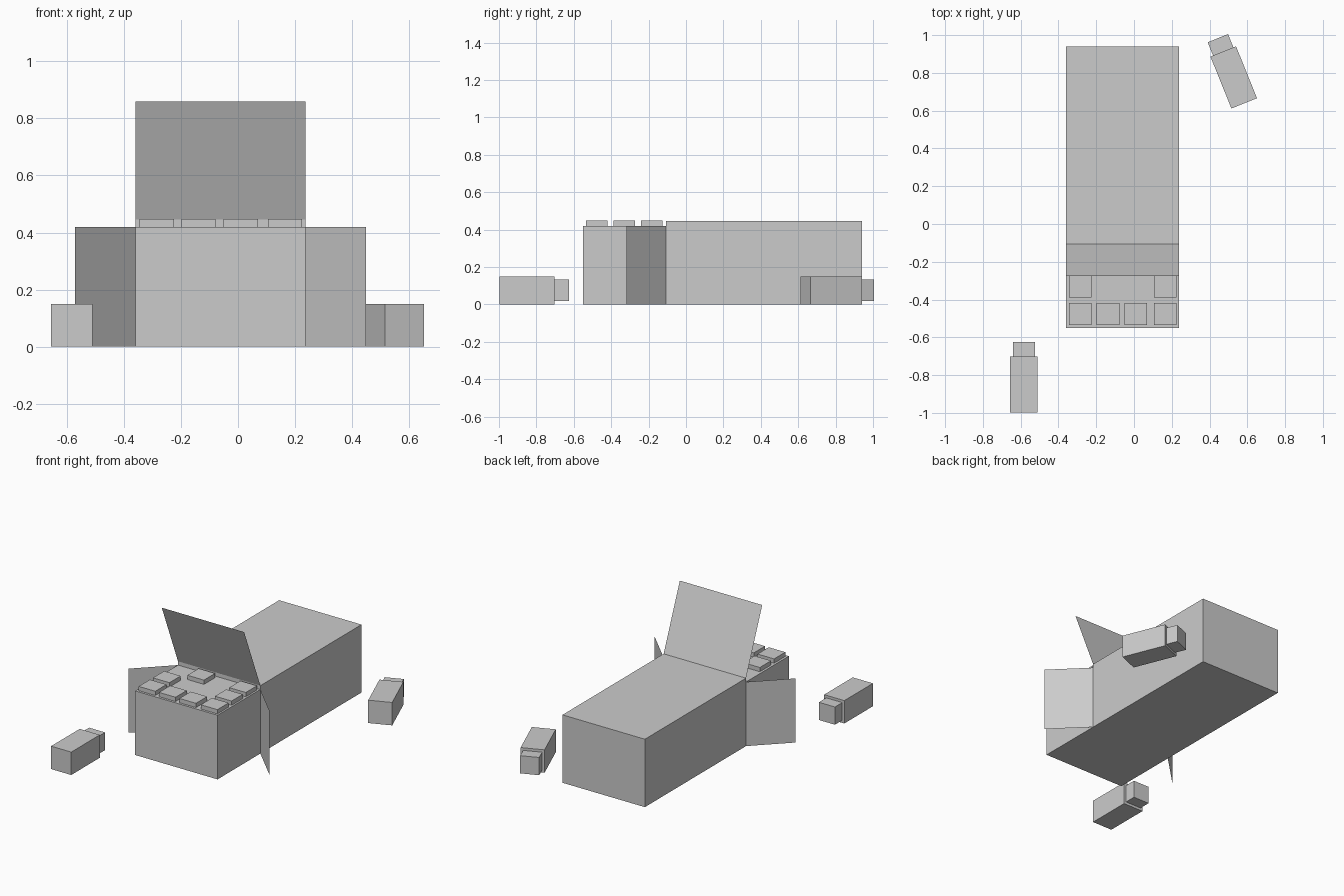
import bpy, math
from mathutils import Matrix

if "Cube" in bpy.data.objects:
    bpy.data.objects.remove(bpy.data.objects["Cube"])

grey = bpy.data.materials.new("plain_grey")
grey.use_nodes = True
colour = (0.6, 0.6, 0.6, 1)
grey.diffuse_color = colour
grey.node_tree.nodes["Principled BSDF"].inputs["Base Color"].default_value = colour


def mesh_object(name, verts, faces):
    mesh = bpy.data.meshes.new(name)
    mesh.from_pydata(verts, [], faces)
    mesh.materials.append(grey)
    obj = bpy.data.objects.new(name, mesh)
    bpy.context.collection.objects.link(obj)
    return obj


def box(name, xs, ys, zs):
    verts = [(x, y, z) for z in zs for y in ys for x in xs]
    faces = [(0, 2, 3, 1), (4, 5, 7, 6), (0, 1, 5, 4),
             (2, 6, 7, 3), (0, 4, 6, 2), (1, 3, 7, 5)]
    return mesh_object(name, verts, faces)


def panel(name, a, b, c, d):
    return mesh_object(name, [a, b, c, d], [(0, 1, 2, 3)])


LEFT, RIGHT, HINGE, FRONT = 0.237, -0.36, -0.107, -0.55
BODY_TOP, CASE_TOP = 0.42, 0.445

# Carton and the tray of blocks sticking out of it
box("carton", (RIGHT, LEFT), (HINGE, 0.94), (0, CASE_TOP))
box("tray", (RIGHT, LEFT), (FRONT, HINGE), (0, BODY_TOP))

# Thin open flaps around the mouth of the carton
panel("top_flap", (RIGHT, HINGE, CASE_TOP), (LEFT, HINGE, CASE_TOP),
      (LEFT, -0.275, 0.86), (RIGHT, -0.275, 0.86))
for name, x, side in (("left_flap", LEFT, 1), ("right_flap", RIGHT, -1)):
    tip = x + side * 0.212
    panel(name, (x, HINGE, 0), (tip, HINGE - 0.21, 0),
          (tip, HINGE - 0.21, BODY_TOP), (x, HINGE, BODY_TOP))

# Square caps on the tray, with some places empty
columns = (-0.285, -0.138, 0.01, 0.165)
rows = ((-0.477, (0, 1, 2, 3)), (-0.33, (0, 3)), (-0.183, (1, 3)))
for y, filled in rows:
    for i in filled:
        x = columns[i]
        box("tray_cap", (x - 0.06, x + 0.06), (y - 0.058, y + 0.058),
            (BODY_TOP, CASE_TOP + 0.003))

# Two loose blocks with caps, lying on the ground
for name, x, y, turn in (("front", -0.583, -0.85, 0), ("back", 0.528, 0.776, 22)):
    place = Matrix.Translation((x, y, 0)) @ Matrix.Rotation(math.radians(turn), 4, "Z")
    body = box(name + "_block", (-0.073, 0.073), (-0.148, 0.148), (0, 0.15))
    cap = box(name + "_block_cap", (-0.058, 0.058), (0.148, 0.224), (0.017, 0.133))
    for obj in (body, cap):
        obj.matrix_world = place
